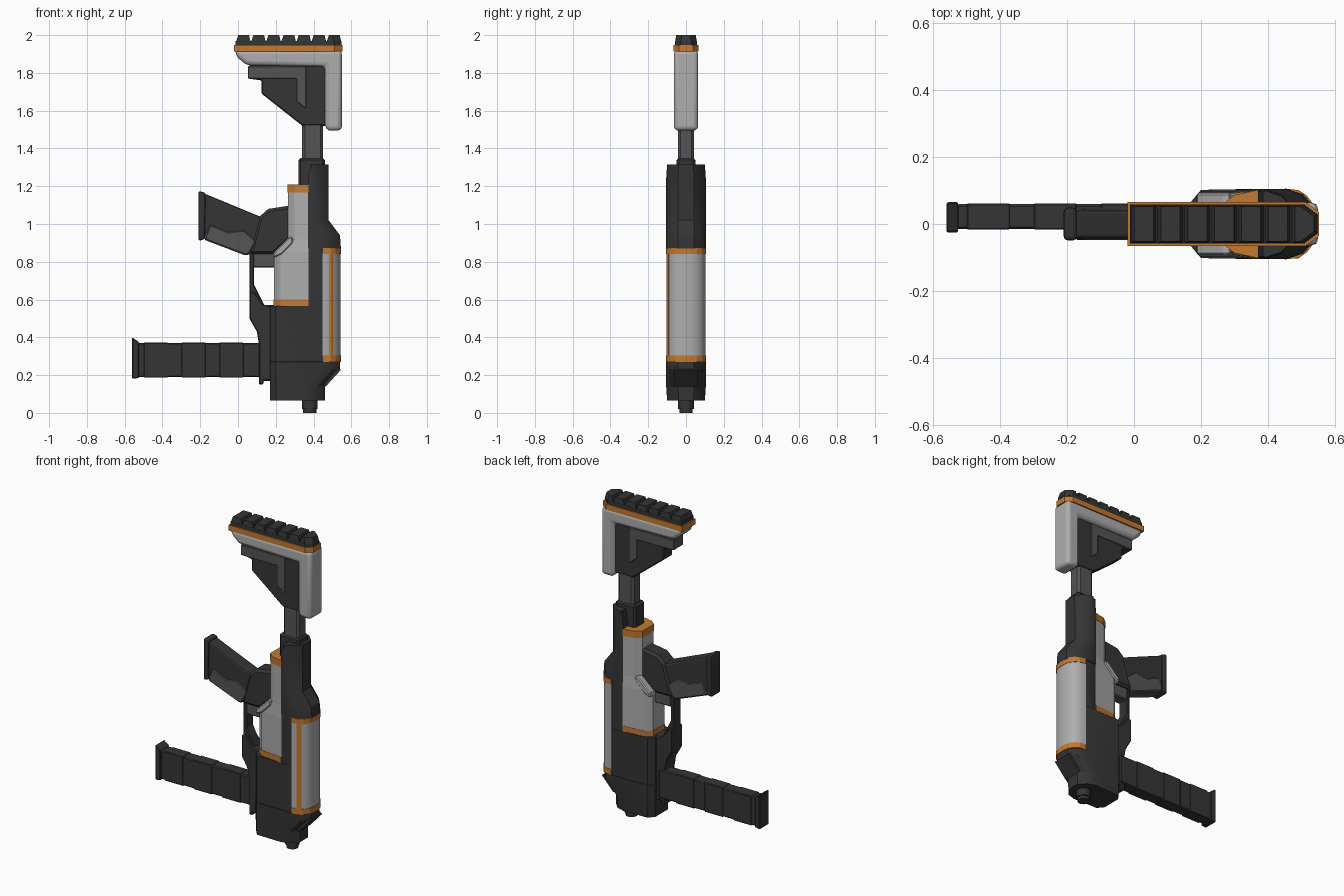
import bpy
import bmesh
import math

cube = bpy.data.objects.get("Cube")
if cube:
    bpy.data.objects.remove(cube, do_unlink=True)


def material(name, color):
    mat = bpy.data.materials.new(name)
    mat.use_nodes = True
    rgba = (*color, 1)
    mat.diffuse_color = rgba
    shader = mat.node_tree.nodes["Principled BSDF"]
    shader.inputs["Base Color"].default_value = rgba
    shader.inputs["Roughness"].default_value = 0.6
    return mat


DARK = material("dark_plastic", (0.035, 0.035, 0.035))
GREY = material("grey_plastic", (0.09, 0.09, 0.09))
LIGHT = material("light_plastic", (0.42, 0.42, 0.42))
ORANGE = material("orange_trim", (0.55, 0.19, 0.03))


def skin(name, rings, mat, bevel=0, segments=1):
    """Join matching rings of points into a closed solid."""
    bm = bmesh.new()
    loops = [[bm.verts.new(p) for p in ring] for ring in rings]
    n = len(loops[0])
    for a, b in zip(loops, loops[1:]):
        for i in range(n):
            j = (i + 1) % n
            bm.faces.new((a[i], a[j], b[j], b[i]))
    bm.faces.new(loops[0])
    bm.faces.new(loops[-1])
    bmesh.ops.recalc_face_normals(bm, faces=bm.faces)
    mesh = bpy.data.meshes.new(name)
    bm.to_mesh(mesh)
    bm.free()
    mesh.materials.append(mat)
    obj = bpy.data.objects.new(name, mesh)
    bpy.context.collection.objects.link(obj)
    if bevel:
        mod = obj.modifiers.new("Bevel", "BEVEL")
        mod.width, mod.segments = bevel, segments
        mod.limit_method = "ANGLE"
        mod.angle_limit = math.radians(40)
    return obj


def smooth(obj):
    bpy.ops.object.select_all(action="DESELECT")
    obj.select_set(True)
    bpy.context.view_layer.objects.active = obj
    bpy.ops.object.shade_smooth_by_angle(angle=math.radians(32))


def prism(name, outline, half, mat, bevel=0.006, segments=1, y=0):
    """Extrude an x-z outline across the width."""
    rings = [[(px, y + s * half, pz) for px, pz in outline] for s in (-1, 1)]
    return skin(name, rings, mat, bevel, segments)


def box(name, x0, x1, z0, z1, half, mat, bevel=0.006, y=0):
    return prism(name, [(x0, z0), (x1, z0), (x1, z1), (x0, z1)], half, mat, bevel, 1, y)


def loft(name, rows, mat, bevel=0):
    """Stack symmetric sections, each a height and its half outline."""
    rings = [[(x, y, z) for x, y in half] + [(x, -y, z) for x, y in reversed(half)]
             for z, half in rows]
    return skin(name, rings, mat, bevel)


# Main body, narrowing where the covers sit
def body_section(x0, x1, h, c):
    return [(x0, h - 1.3 * c), (x0 + c, h * 0.97), (x1 - 0.09, h),
            (x1 - 0.04, h * 0.84), (x1, h * 0.4)]


lower, upper = 0.03, 0.004
rows = [(0.065, 0.17, 0.46, 0.10, lower), (0.14, 0.17, 0.46, 0.105, lower),
        (0.23, 0.17, 0.54, 0.105, lower), (0.27, 0.17, 0.54, 0.105, lower),
        (0.271, 0.17, 0.53, 0.101, lower), (0.565, 0.17, 0.53, 0.101, lower),
        (0.566, 0.37, 0.53, 0.101, upper), (0.869, 0.37, 0.53, 0.101, upper),
        (0.87, 0.37, 0.545, 0.105, upper), (0.94, 0.37, 0.54, 0.105, upper),
        (1.02, 0.37, 0.48, 0.105, upper), (1.24, 0.37, 0.48, 0.105, upper),
        (1.315, 0.385, 0.48, 0.10, upper)]
smooth(loft("main_body", [(z, body_section(*r)) for z, *r in rows], DARK))
box("rear_collar", 0.32, 0.46, 1.15, 1.35, 0.05, DARK, 0.012)
prism("front_slope_plate", [(0.465, 0.14), (0.545, 0.228), (0.53, 0.24), (0.45, 0.16)],
      0.06, DARK, 0)

# Muzzle
for name, radius, z0, z1 in (("muzzle", 0.042, 0.02, 0.08), ("muzzle_tip", 0.035, 0, 0.02)):
    bpy.ops.mesh.primitive_cylinder_add(vertices=16, radius=radius, depth=z1 - z0,
                                        location=(0.38, 0, (z0 + z1) / 2))
    tip = bpy.context.object
    tip.name = name
    tip.data.materials.append(DARK)
    smooth(tip)


# Light cover with orange ends
def cover_section(x0, grow=0):
    return [(x0 - grow, 0.055 + grow), (x0 + 0.035, 0.085 + grow), (0.372, 0.1 + grow)]


loft("cover", [(0.6, cover_section(0.19)), (0.85, cover_section(0.19)),
               (0.92, cover_section(0.265)), (1.167, cover_section(0.265))], LIGHT)
for name, x0, z0, z1 in (("cover_lower_trim", 0.19, 0.565, 0.6),
                         ("cover_upper_trim", 0.265, 1.167, 1.21)):
    loft(name, [(z0, cover_section(x0, 0.002)), (z1, cover_section(x0, 0.002))], ORANGE)
prism("cover_shoulder", [(0.185, 0.82), (0.19, 0.85), (0.27, 0.93), (0.29, 0.93),
                         (0.29, 0.9), (0.23, 0.84)], 0.093, LIGHT)

# Fore panel with orange ends and one side stripe
panel = [(0.447, 0.104), (0.49, 0.099), (0.515, 0.082), (0.535, 0.055), (0.542, 0.02)]
trim = [(x + 0.002, y + 0.002) for x, y in panel]
smooth(loft("fore_panel", [(0.3, panel), (0.845, panel)], LIGHT))
loft("panel_lower_trim", [(0.27, trim), (0.305, trim)], ORANGE)
loft("panel_upper_trim", [(0.84, trim), (0.873, trim)], ORANGE)
stripe = [(0.482, -0.095), (0.482, -0.104), (0.492, -0.102), (0.506, -0.092), (0.5, -0.08)]
skin("panel_stripe", [[(x, y, z) for x, y in stripe] for z in (0.3, 0.845)], ORANGE)

# Magazine and its well
prism("magazine_well", [(0.11, 0.15), (0.135, 0.15), (0.135, 0.17), (0.2, 0.17), (0.2, 0.57),
                        (0.14, 0.57), (0.085, 0.64), (0.06, 0.64), (0.06, 0.5),
                        (0.1, 0.43), (0.11, 0.37)], 0.05, DARK)
box("magazine", -0.53, 0.15, 0.19, 0.37, 0.037, DARK, y=0.022)
for i in range(3):
    x = -0.5 + i * 0.2
    box(f"magazine_rib_{i + 1}", x, x + 0.13, 0.187, 0.372, 0.039, DARK, 0.004, 0.022)
prism("magazine_cap", [(-0.56, 0.18), (-0.525, 0.185), (-0.525, 0.375), (-0.56, 0.4)],
      0.045, DARK, 0.004, y=0.02)

# Trigger guard and trigger housing
prism("trigger_guard", [(0.06, 0.86), (0.06, 0.5), (0.1, 0.5), (0.14, 0.57),
                        (0.085, 0.68), (0.085, 0.86)], 0.035, DARK)
box("trigger_housing", 0.08, 0.2, 0.77, 0.86, 0.035, GREY)

# Grip
prism("grip_root", [(0.06, 0.84), (0.19, 0.84), (0.29, 0.93), (0.29, 1.1), (0.16, 1.08),
                    (0.115, 1.04)], 0.055, DARK, 0.015)
prism("grip", [(-0.18, 0.92), (0.04, 0.837), (0.1, 0.84), (0.15, 1.03), (0.115, 1.04),
               (-0.18, 1.162)], 0.043, DARK, 0.012, 2)
prism("grip_pad", [(-0.18, 0.917), (0.04, 0.833), (0.06, 0.84), (0.1, 0.91), (0.03, 0.97),
                   (-0.05, 0.96), (-0.15, 1.0)], 0.048, GREY, 0.008)
prism("grip_end", [(-0.21, 0.91), (-0.175, 0.92), (-0.17, 1.165), (-0.21, 1.175)],
      0.049, DARK, 0.012, 2)

# Stock tube and frame
box("stock_tube", 0.34, 0.45, 1.33, 1.55, 0.042, GREY, 0.014)
prism("stock_frame", [(0.34, 1.52), (0.47, 1.52), (0.47, 1.84), (0.055, 1.84), (0.055, 1.77),
                      (0.125, 1.76), (0.125, 1.69)], 0.045, DARK)
prism("stock_inlay", [(0.052, 1.77), (0.31, 1.77), (0.31, 1.65), (0.36, 1.61), (0.36, 1.835),
                      (0.052, 1.835)], 0.048, GREY, 0.003)
smooth(prism("stock_shell", [(0.46, 1.51), (0.48, 1.495), (0.55, 1.495), (0.55, 1.92),
                             (-0.02, 1.92), (0, 1.88), (0.045, 1.84), (0.46, 1.835)],
             0.064, LIGHT, 0.022, 3))


# Shoulder pad with a row of tapered ribs
def pad_section(x0, x1, h, nose=0.0):
    return [(x0, h), (x1 - nose, h), (x1, h - nose * 0.75)]


edge = pad_section(-0.02, 0.552, 0.066, 0.04)
loft("pad_trim", [(1.912, edge), (1.947, edge)], ORANGE)
base = pad_section(-0.012, 0.547, 0.058, 0.04)
loft("pad_base", [(1.94, base), (1.968, base)], DARK)
count, pitch = 7, 0.08
for i in range(count):
    x0 = -0.012 + i * pitch
    nose = 0.04 if i == count - 1 else 0.001
    loft(f"pad_rib_{i + 1}", [(1.96, pad_section(x0, x0 + pitch, 0.058, nose)),
                              (2.0, pad_section(x0 + 0.013, x0 + pitch - 0.01, 0.052, nose))], DARK)
